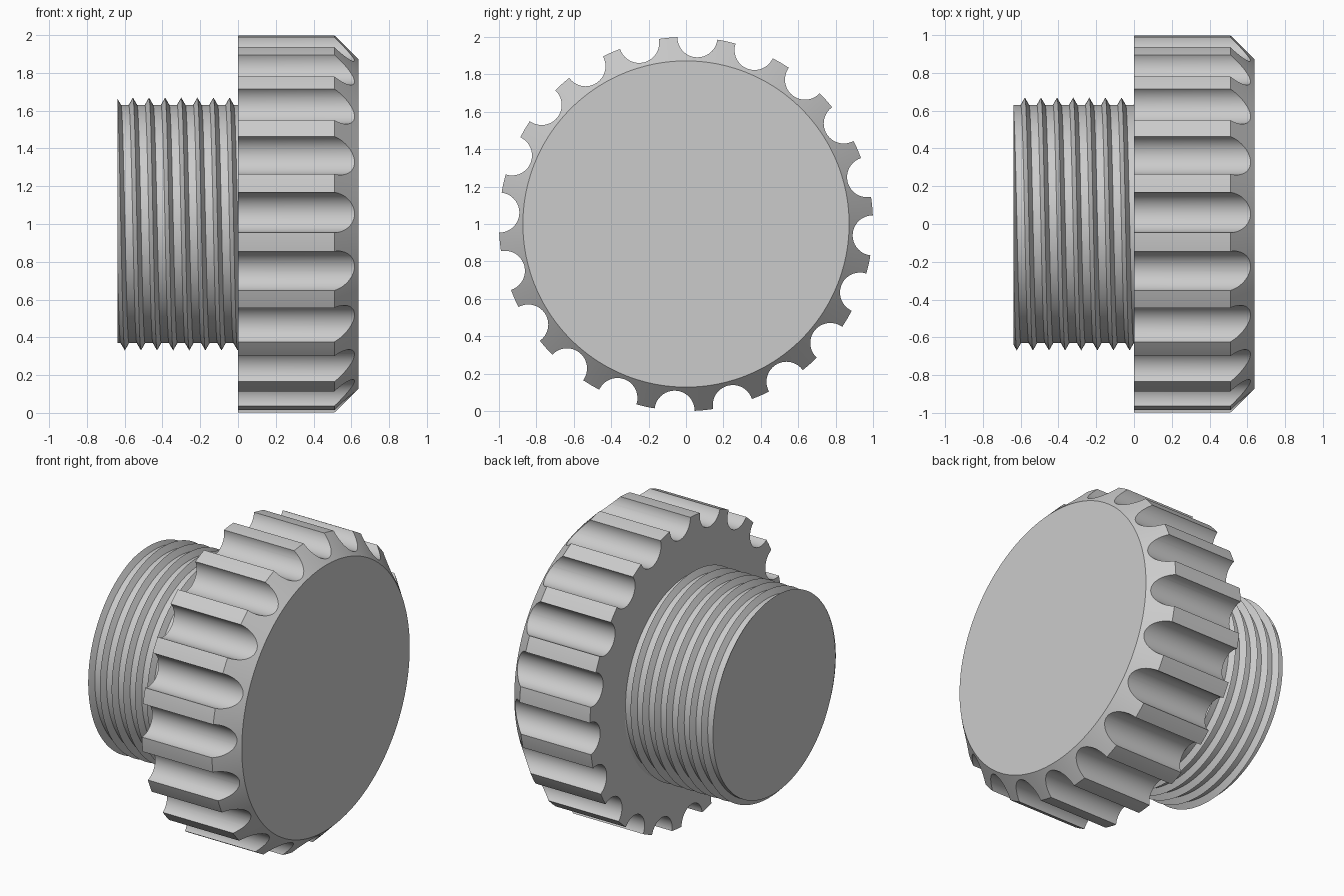
import bpy
import bmesh
from math import sin, cos, pi, radians
from mathutils import Matrix, Vector

cube = bpy.data.objects.get("Cube")
if cube:
    bpy.data.objects.remove(cube)

AXIS_Z = 1.0

grey = bpy.data.materials.new("plain grey")
grey.use_nodes = True
grey.diffuse_color = (0.6, 0.6, 0.6, 1)
grey.node_tree.nodes["Principled BSDF"].inputs["Base Color"].default_value = (0.6, 0.6, 0.6, 1)


def point(x, r, a):
    """Point at distance r from the x-running axis, angle from +y towards +z."""
    return Vector((x, r * cos(a), AXIS_Z + r * sin(a)))


def make_object(name, bm):
    bmesh.ops.recalc_face_normals(bm, faces=bm.faces)
    mesh = bpy.data.meshes.new(name)
    bm.to_mesh(mesh)
    bm.free()
    mesh.materials.append(grey)
    obj = bpy.data.objects.new(name, mesh)
    bpy.context.collection.objects.link(obj)
    return obj


def activate(obj):
    bpy.ops.object.select_all(action="DESELECT")
    obj.select_set(True)
    bpy.context.view_layer.objects.active = obj


# Knob: chamfered disc
def chamfered_disc(profile, sides):
    bm = bmesh.new()
    rings = [[bm.verts.new(point(x, r, 2 * pi * j / sides)) for j in range(sides)]
             for x, r in profile]
    for a, b in zip(rings, rings[1:]):
        for j in range(sides):
            k = (j + 1) % sides
            bm.faces.new((a[j], a[k], b[k], b[j]))
    bm.faces.new(rings[0])
    bm.faces.new(rings[-1])
    return make_object("knob", bm)


knob = chamfered_disc([(0, 1), (0.51, 1), (0.638, 0.872)], 200)

# Grip flutes cut around the rim
FLUTES = 20
bm = bmesh.new()
for i in range(FLUTES):
    a = radians(-3.5) + 2 * pi * i / FLUTES
    place = Matrix.Translation(point(0.35, 1, a)) @ Matrix.Rotation(pi / 2, 4, "Y")
    bmesh.ops.create_cone(bm, cap_ends=True, segments=56, radius1=0.107,
                          radius2=0.107, depth=1, matrix=place)
cutter = make_object("flute_cutter", bm)
cutter.hide_render = True

cut = knob.modifiers.new("flutes", "BOOLEAN")
cut.operation = "DIFFERENCE"
cut.solver = "EXACT"
cut.object = cutter
activate(knob)
bpy.ops.object.modifier_apply(modifier=cut.name)
bpy.data.objects.remove(cutter)


# Threaded stem: one helical ridge, trimmed flat at both ends
def threaded_stem(start, end, core, ridge, half_width, pitch, phase, sides):
    def row(j):
        a = 2 * pi * j / sides
        verts = []
        for turn in range(-10, 4):
            crest = phase + pitch * (turn + j / sides)
            for side in (-1, 0, 1):
                x = min(max(crest + side * half_width, start), end)
                r = core + ridge * max(0, 1 - abs(x - crest) / half_width)
                # A trimmed neighbouring turn leaves the full end profile here
                near = phase + pitch * (j / sides + round((x - phase) / pitch - j / sides))
                r = max(r, core + ridge * max(0, 1 - abs(x - near) / half_width))
                verts.append(bm.verts.new(point(x, r, a)))
        return verts

    bm = bmesh.new()
    rows = [row(j) for j in range(sides)]
    last = len(rows[0]) - 1
    for j in range(sides):
        a, b = rows[j], rows[(j + 1) % sides]
        shift = 3 if j == sides - 1 else 0
        for k in range(last):
            lo, hi = min(k + shift, last), min(k + 1 + shift, last)
            if lo == hi:
                bm.faces.new((a[k], a[k + 1], b[lo]))
            else:
                bm.faces.new((a[k], a[k + 1], b[hi], b[lo]))
    bm.faces.new([r[0] for r in rows])
    bm.faces.new([r[-1] for r in rows])
    bmesh.ops.remove_doubles(bm, verts=bm.verts, dist=0.00005)
    return make_object("threaded_stem", bm)


stem = threaded_stem(start=-0.638, end=0.02, core=0.631, ridge=0.038,
                     half_width=0.022, pitch=0.0853, phase=-0.066, sides=144)

for obj in (knob, stem):
    activate(obj)
    bpy.ops.object.shade_smooth_by_angle(angle=radians(25))
